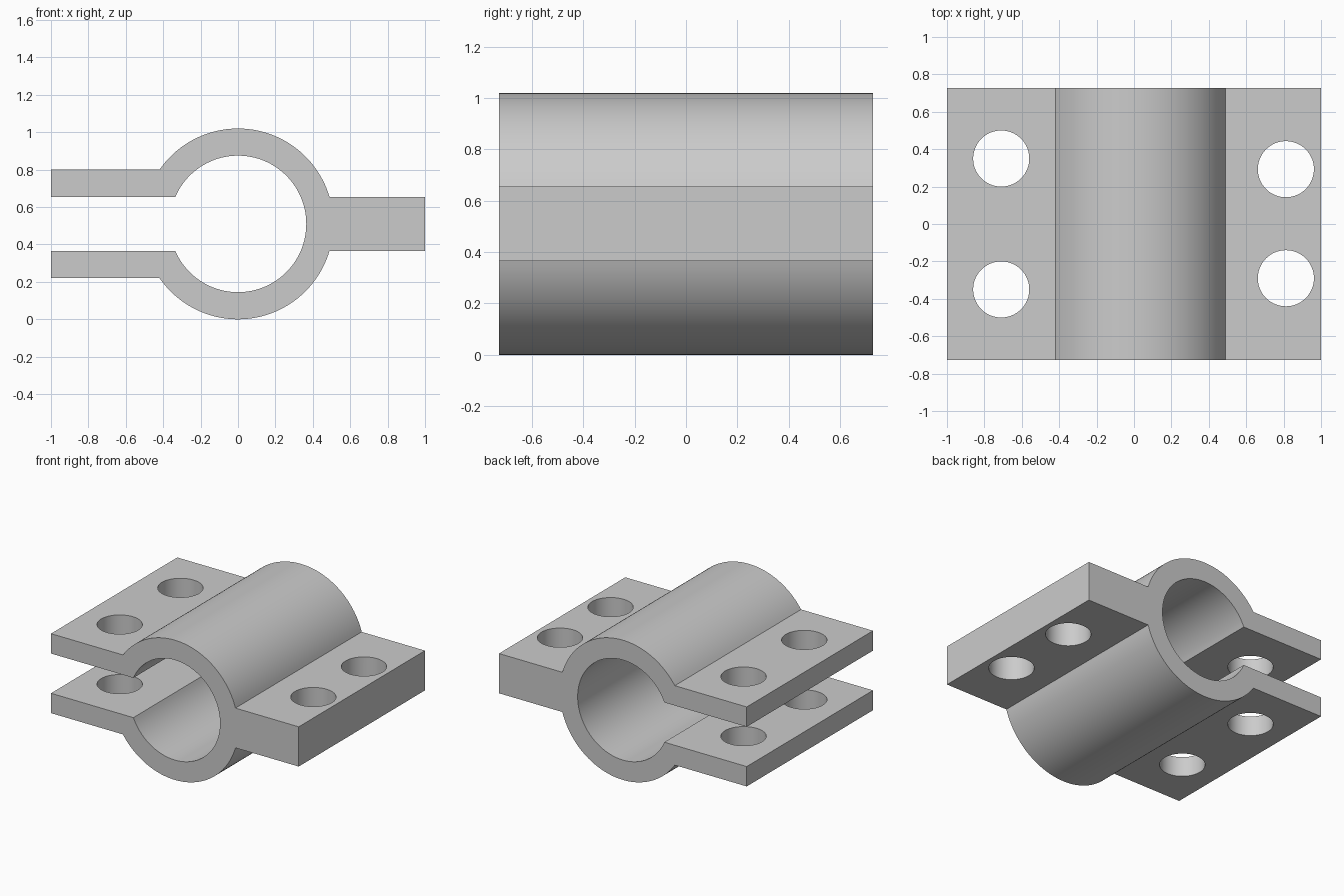
import bpy
import bmesh
from math import asin, cos, pi, sin

cube = bpy.data.objects.get("Cube")
if cube:
    bpy.data.objects.remove(cube, do_unlink=True)

OUTER, INNER = 0.51, 0.365      # ring radii
CENTRE_Z = 0.51
SLOT, FLANGE = 0.145, 0.29      # half heights of the gap and of the flange pair
HALF_DEPTH = 0.728
HOLE_RADIUS = 0.15

grey = bpy.data.materials.new("light grey")
grey.use_nodes = True
colour = (0.6, 0.6, 0.6, 1)
grey.diffuse_color = colour
grey.node_tree.nodes["Principled BSDF"].inputs["Base Color"].default_value = colour


def arc(radius, start, end, steps):
    angles = [start + (end - start) * i / steps for i in range(steps + 1)]
    return [(radius * cos(a), radius * sin(a)) for a in angles]


# Clamp outline: split flanges on one side, a solid tab on the other
tab = asin(SLOT / OUTER)
flange = pi - asin(FLANGE / OUTER)
mouth = pi - asin(SLOT / INNER)
outline = [(1, -SLOT), (1, SLOT)]
outline += arc(OUTER, tab, flange, 48)
outline += [(-1, FLANGE), (-1, SLOT)]
outline += arc(INNER, mouth, -mouth, 96)
outline += [(-1, -SLOT), (-1, -FLANGE)]
outline += arc(OUTER, -flange, -tab, 48)

# Extrude the outline along the bore
bm = bmesh.new()
face = bm.faces.new([bm.verts.new((x, -HALF_DEPTH, z + CENTRE_Z)) for x, z in outline])
result = bmesh.ops.extrude_face_region(bm, geom=[face])
moved = [v for v in result["geom"] if isinstance(v, bmesh.types.BMVert)]
bmesh.ops.translate(bm, verts=moved, vec=(0, 2 * HALF_DEPTH, 0))
bmesh.ops.recalc_face_normals(bm, faces=bm.faces)
mesh = bpy.data.meshes.new("pipe_clamp")
bm.to_mesh(mesh)
bm.free()
mesh.materials.append(grey)
clamp = bpy.data.objects.new("pipe_clamp", mesh)
bpy.context.collection.objects.link(clamp)

# Bolt holes through the flanges and the tab
for x, y in [(-0.71, 0.35), (-0.71, -0.35), (0.812, 0.293), (0.812, -0.29)]:
    bpy.ops.mesh.primitive_cylinder_add(vertices=64, radius=HOLE_RADIUS, depth=2,
                                        location=(x, y, CENTRE_Z))
    cutter = bpy.context.object
    cutter.name = "bolt_hole_cutter"
    cutter.hide_render = True
    cutter.data.materials.append(grey)
    cut = clamp.modifiers.new("bolt_hole", "BOOLEAN")
    cut.operation = "DIFFERENCE"
    cut.solver = "EXACT"
    cut.object = cutter
    bpy.context.view_layer.objects.active = clamp
    bpy.ops.object.modifier_apply(modifier=cut.name)
    bpy.data.objects.remove(cutter, do_unlink=True)

# Smooth bore and holes, crisp corners
bpy.ops.object.select_all(action="DESELECT")
clamp.select_set(True)
bpy.context.view_layer.objects.active = clamp
bpy.ops.object.shade_smooth_by_angle(angle=pi / 6)
